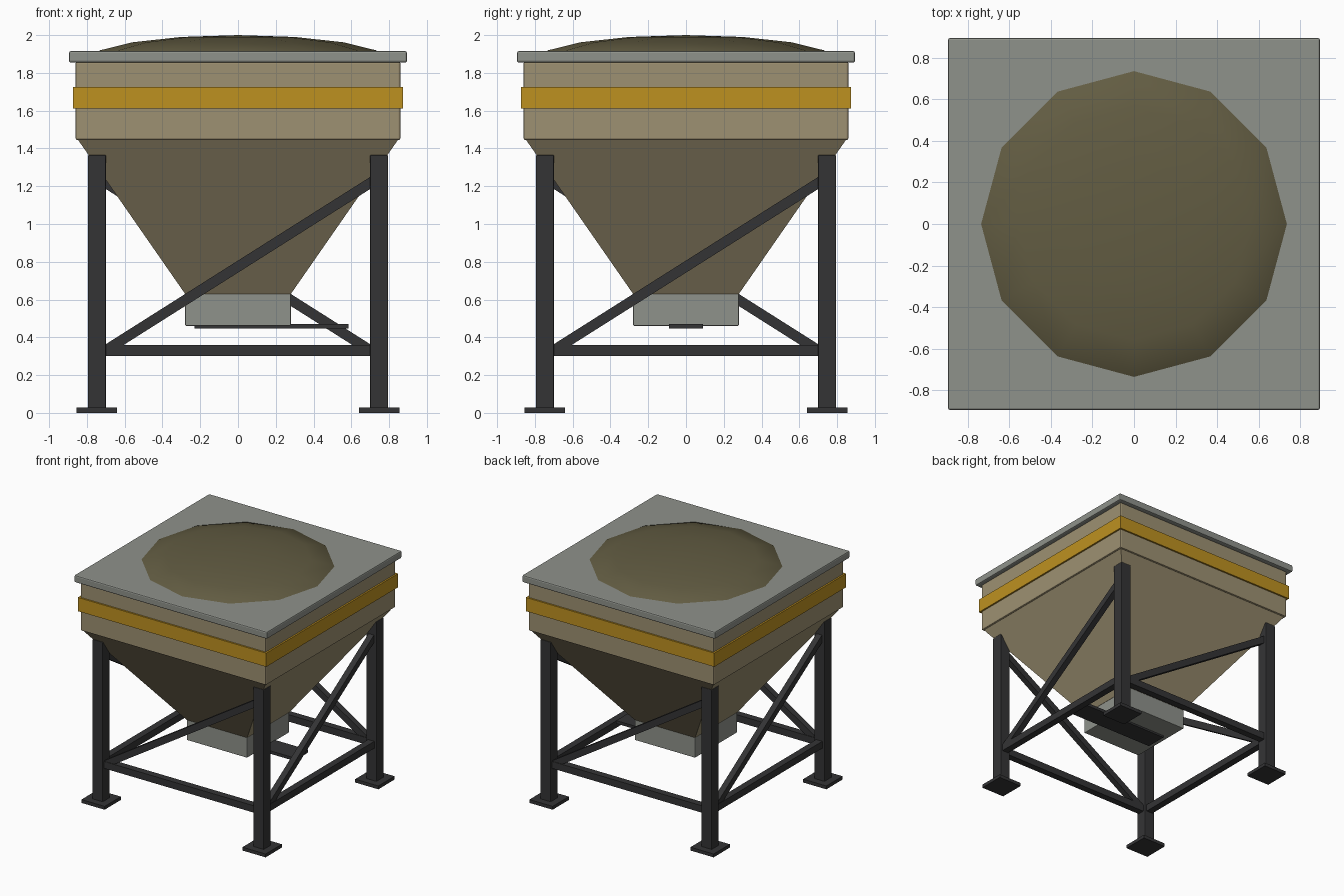
import bpy, bmesh
from math import atan2, cos, sin, pi, hypot
from mathutils import Matrix, Vector

cube = bpy.data.objects.get("Cube")
if cube:
    bpy.data.objects.remove(cube, do_unlink=True)


def material(name, rgb):
    lin = [((c / 255 + 0.055) / 1.055) ** 2.4 for c in rgb]
    m = bpy.data.materials.new(name)
    m.use_nodes = True
    m.diffuse_color = (*lin, 1)
    m.node_tree.nodes["Principled BSDF"].inputs["Base Color"].default_value = (*lin, 1)
    return m


TAN = material("tan paint", (158, 145, 114))
GREY = material("galvanised grey", (143, 146, 139))
YELLOW = material("safety yellow", (190, 145, 32))
DARK = material("dark steel", (52, 52, 53))
GRAIN = material("grain brown", (98, 92, 66))


def finish(name, bm, mat, bevel=0.0):
    bmesh.ops.recalc_face_normals(bm, faces=bm.faces[:])
    mesh = bpy.data.meshes.new(name)
    bm.to_mesh(mesh)
    bm.free()
    mesh.materials.append(mat)
    ob = bpy.data.objects.new(name, mesh)
    bpy.context.collection.objects.link(ob)
    if bevel:
        mod = ob.modifiers.new("edge bevel", "BEVEL")
        mod.width = bevel
        mod.segments = 2
    return ob


def box(name, center, size, mat, bevel=0.0, turn=None):
    bm = bmesh.new()
    bmesh.ops.create_cube(bm, size=1)
    place = Matrix.Translation(center) @ (turn or Matrix()) @ Matrix.Diagonal((*size, 1))
    bmesh.ops.transform(bm, matrix=place, verts=bm.verts)
    return finish(name, bm, mat, bevel)


# Bin: straight upper box, stripe and lid
box("bin_body", (0, 0, 1.652), (1.72, 1.72, 0.415), TAN, 0.01)
box("bin_stripe", (0, 0, 1.668), (1.748, 1.748, 0.115), YELLOW)
box("bin_lid", (0, 0, 1.885), (1.79, 1.79, 0.06), GREY, 0.01)

# Tapered hopper with a square section
bm = bmesh.new()
bmesh.ops.create_cone(bm, cap_ends=True, segments=4, depth=0.82,
                      radius1=0.28 * 2 ** 0.5, radius2=0.85 * 2 ** 0.5,
                      matrix=Matrix.Translation((0, 0, 1.04)) @ Matrix.Rotation(pi / 4, 4, "Z"))
finish("hopper_cone", bm, TAN)

# Outlet and slide gate
box("outlet", (0, 0, 0.546), (0.56, 0.56, 0.17), GREY, 0.005)
box("slide_gate", (0.178, 0, 0.458), (0.815, 0.18, 0.025), DARK)

# Heaped grain: shallow twelve-sided dome
bm = bmesh.new()
bmesh.ops.create_uvsphere(bm, u_segments=12, v_segments=8, radius=1)
bmesh.ops.transform(bm, verts=bm.verts,
                    matrix=Matrix.Translation((0, 0, 1.87)) @ Matrix.Diagonal((0.79, 0.79, 0.13, 1)))
low = [v for v in bm.verts if v.co.z < 1.86]
bmesh.ops.delete(bm, geom=low, context="VERTS")
for f in bm.faces:
    f.smooth = True
finish("grain_heap", bm, GRAIN)

# Stand: the same leg, foot, rail and brace on each of four sides
LEG = 0.747
rise, low_z = 0.945, 0.302
tilt = Matrix.Rotation(-atan2(rise, 2 * LEG), 4, "Y")
for i, side in enumerate(("front", "left", "back", "right")):
    spin = Matrix.Rotation(i * pi / 2, 4, "Z")
    corner = spin @ Vector((-LEG, -LEG, 0))
    box(side + "_leg", corner + Vector((0, 0, 0.69)), (0.096, 0.096, 1.35), DARK, 0.005)
    box(side + "_foot", corner + Vector((0, 0, 0.014)), (0.215, 0.215, 0.028), DARK)
    box(side + "_rail", spin @ Vector((0, -LEG, 0.33)), (2 * LEG, 0.058, 0.058), DARK, turn=spin)
    box(side + "_brace", spin @ Vector((0, -LEG, low_z + rise / 2)),
        (hypot(rise, 2 * LEG), 0.05, 0.054), DARK, turn=spin @ tilt)
